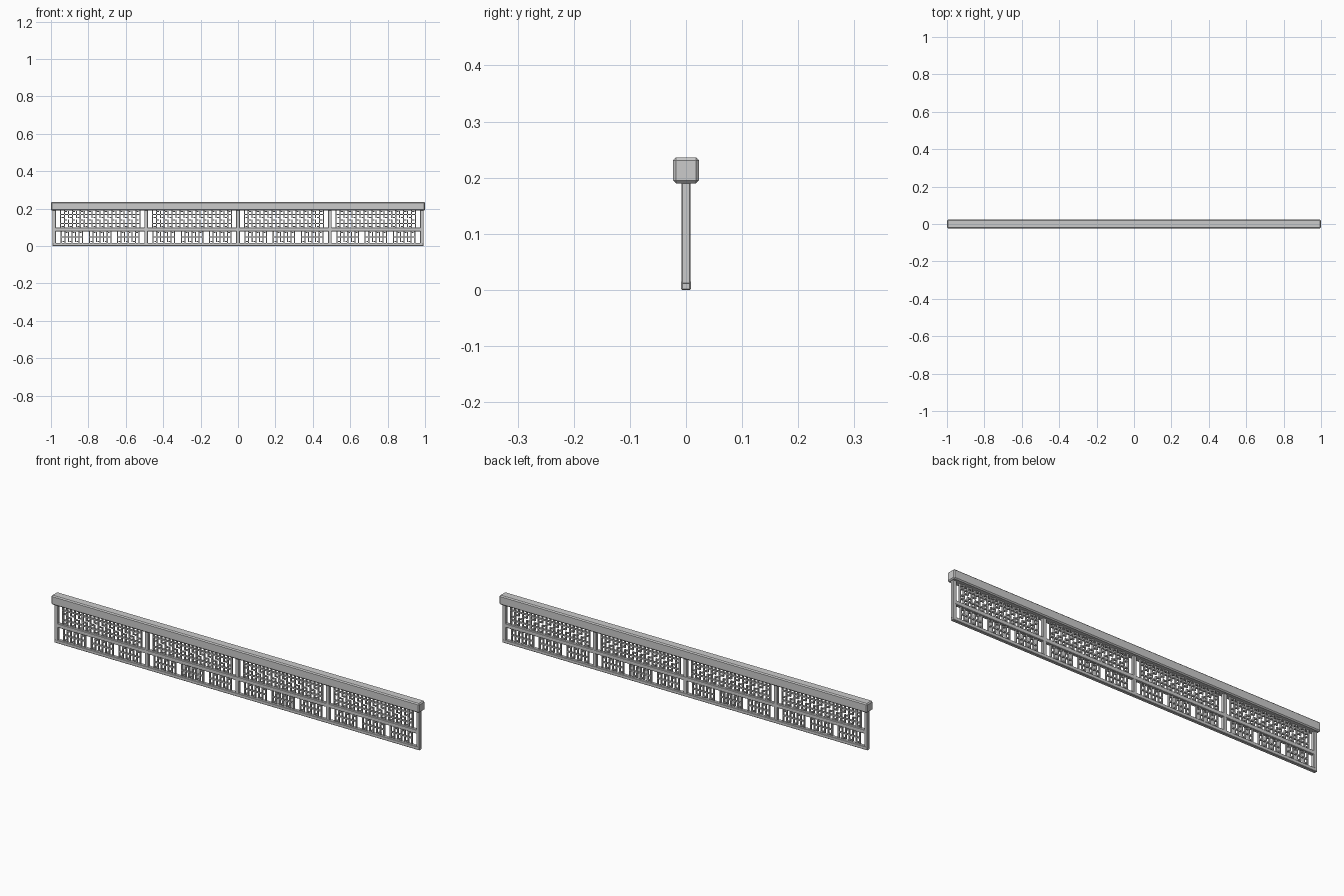
import bpy, bmesh
from mathutils import Matrix, Vector

if "Cube" in bpy.data.objects:
    bpy.data.objects.remove(bpy.data.objects["Cube"])


def add_box(bm, x0, x1, z0, z1, half_y):
    m = Matrix.Translation(((x0 + x1) / 2, 0, (z0 + z1) / 2)) @ Matrix.Diagonal(
        (x1 - x0, 2 * half_y, z1 - z0, 1))
    bmesh.ops.create_cube(bm, size=1, matrix=m)


def make(name, boxes, bevel=0.0):
    bm = bmesh.new()
    for b in boxes:
        add_box(bm, *b)
    if bevel:
        bmesh.ops.bevel(bm, geom=bm.edges[:], offset=bevel, segments=1,
                        affect='EDGES', profile=0.5)
    me = bpy.data.meshes.new(name)
    bm.to_mesh(me)
    bm.free()
    ob = bpy.data.objects.new(name, me)
    bpy.context.collection.objects.link(ob)
    return ob


Y = 0.0085        # half depth of the frame
YL = 0.0045       # half depth of the lattice
T = 0.0028        # half width of a lattice bar


def fret_panel(x0, x1, z0, z1, cols, rows):
    """Border plus a running key fret of cols x rows units."""
    w = 2 * T
    out = [(x0, x0 + w, z0, z1, YL), (x1 - w, x1, z0, z1, YL)]
    px, pz = (x1 - x0 - w) / cols, (z1 - z0) / rows
    hx, hz = px * 0.5, pz * 0.36

    def hbar(a, b, z):
        out.append((max(a - T, x0), min(b + T, x1), z - T, z + T, YL * 0.98))

    def vbar(x, a, b):
        out.append((x - T, x + T, a, b, YL * 0.96))

    for r in range(rows):
        cz = z0 + (r + 0.5) * pz
        hbar(x0, x1, cz)
        for c in range(cols):
            cx = x0 + T + (c + 0.5) * px
            vbar(cx, cz - pz / 2, cz + pz / 2)
            # hooks turning off the upright
            hbar(cx, cx + hx * 0.55, cz + hz)
            hbar(cx - hx * 0.55, cx, cz - hz)
            # alternate stubs between uprights
            if c < cols - 1:
                vbar(cx + hx, cz - hz - T, cz)
                vbar(cx + hx, cz, cz + hz + T)
    return out


# Rails
make("handrail", [(-1, 1, 0.19, 0.236, 0.023)], 0.005)
make("middle_rail", [(-0.985, 0.985, 0.078, 0.098, Y * 0.97)], 0.002)
make("bottom_rail", [(-0.992, 0.992, 0, 0.017, Y)], 0.002)

# Posts
post_x = [-0.983, -0.4915, 0, 0.4915, 0.983]
make("posts", [(x - 0.0095, x + 0.0095, 0.01, 0.195, Y * 0.94) for x in post_x], 0.002)

# Upper and lower fret panels in each bay
upper, lower = [], []
for a, b in zip(post_x, post_x[1:]):
    c = (a + b) / 2
    upper += fret_panel(c - 0.215, c + 0.215, 0.097, 0.192, 10, 2)
    for k in (-1, 0, 1):
        m = c + k * 0.1505
        lower += fret_panel(m - 0.06, m + 0.06, 0.015, 0.08, 3, 1)
make("upper_lattice", upper)
make("lower_lattice", lower)
